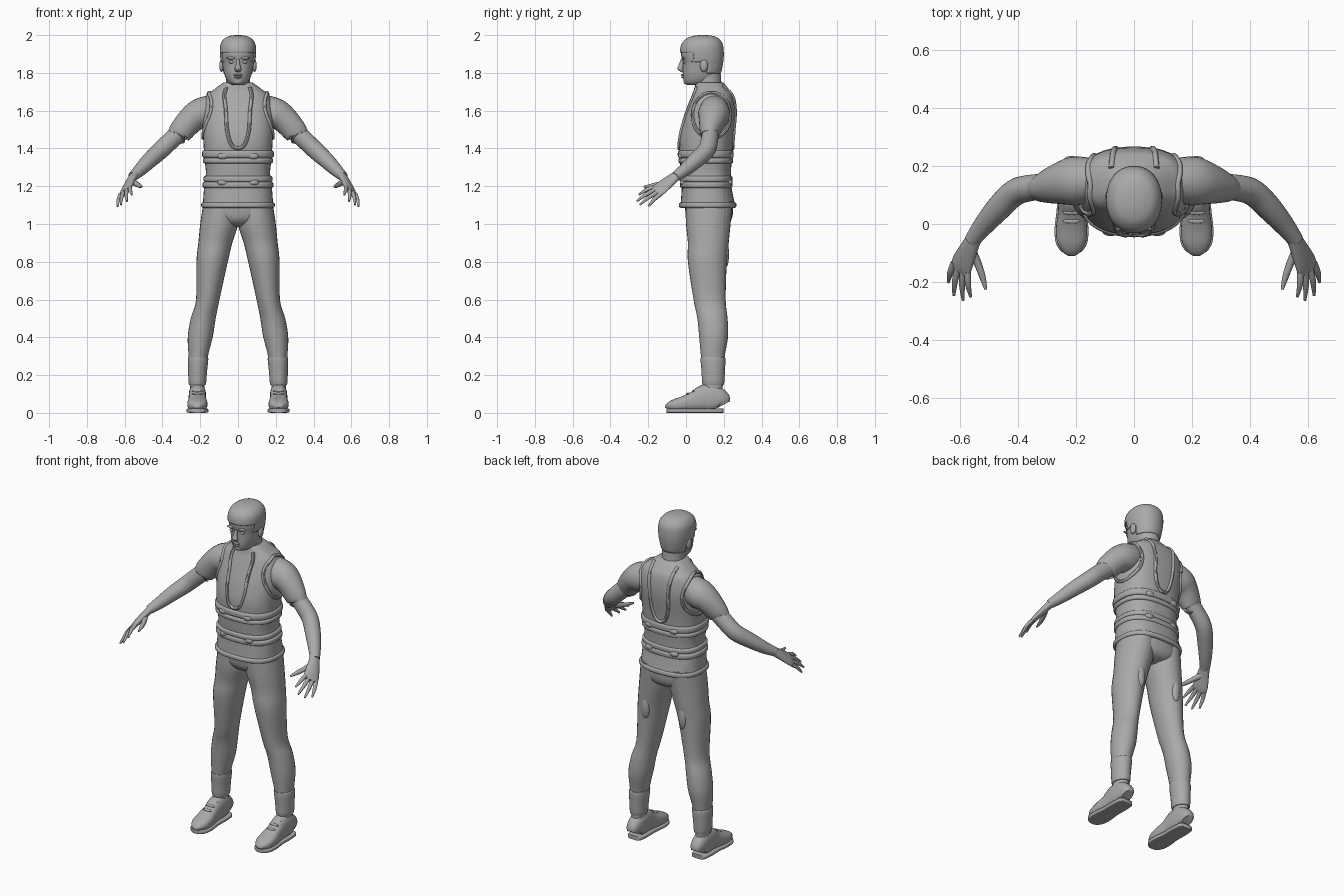
import bpy, bmesh, math
from mathutils import Vector
from mathutils.bvhtree import BVHTree

cube = bpy.data.objects.get("Cube")
if cube:
    bpy.data.objects.remove(cube)

grey = bpy.data.materials.new("plain grey")
grey.use_nodes = True
grey.diffuse_color = (0.4, 0.4, 0.4, 1)
grey.node_tree.nodes["Principled BSDF"].inputs["Base Color"].default_value = (0.4, 0.4, 0.4, 1)
parts = []


def finish(name, bm, mirror):
    bmesh.ops.recalc_face_normals(bm, faces=bm.faces)
    mesh = bpy.data.meshes.new(name)
    bm.to_mesh(mesh)
    bm.free()
    mesh.materials.append(grey)
    obj = bpy.data.objects.new(name, mesh)
    bpy.context.collection.objects.link(obj)
    if mirror:
        mod = obj.modifiers.new("mirror", "MIRROR")
        mod.use_mirror_merge = False
    parts.append(obj)
    return obj


def smooth_rows(rows, steps):
    """Catmull-Rom interpolation of (x, y, z, half width, half depth) rows."""
    out = []
    for i in range(len(rows) - 1):
        p0, p1, p2 = rows[max(i - 1, 0)], rows[i], rows[i + 1]
        p3 = rows[min(i + 2, len(rows) - 1)]
        for s in range(steps):
            t = s / steps
            out.append([b + 0.5 * t * (c - a + t * (2 * a - 5 * b + 4 * c - d + t * (3 * (b - c) + d - a)))
                        for a, b, c, d in zip(p0, p1, p2, p3)])
    return out + [list(rows[-1])]


def loft(name, rows, side=None, power=2.0, segs=28, steps=4, mirror=False, keep=None):
    """Skin rounded sections; level ones, or square to the path when side is given."""
    bm = bmesh.new()
    rows = smooth_rows(rows, steps)
    pts = [Vector(r[:3]) for r in rows]
    rings = []
    for i, r in enumerate(rows):
        u, v = Vector((1, 0, 0)), Vector((0, 1, 0))
        if side:
            t = (pts[min(i + 1, len(pts) - 1)] - pts[max(i - 1, 0)]).normalized()
            u = Vector(side)
            u = (u - t * u.dot(t)).normalized()
            v = t.cross(u)
        ring = []
        for k in range(segs):
            c, s = math.cos(2 * math.pi * k / segs), math.sin(2 * math.pi * k / segs)
            c = math.copysign(abs(c) ** (2 / power), c)
            s = math.copysign(abs(s) ** (2 / power), s)
            ring.append(bm.verts.new(pts[i] + u * c * max(r[3], 0.001) + v * s * max(r[4], 0.001)))
        rings.append(ring)
    for a, b in zip(rings, rings[1:]):
        for k in range(segs):
            n = (k + 1) % segs
            bm.faces.new((a[k], a[n], b[n], b[k]))
    bm.faces.new(rings[0])
    bm.faces.new(rings[-1])
    if keep:
        drop = [f for f in bm.faces if not keep(f.calc_center_median())]
        bmesh.ops.delete(bm, geom=drop, context="FACES")
    return finish(name, bm, mirror)


def ball(name, centre, size, mirror=False):
    bm = bmesh.new()
    bmesh.ops.create_uvsphere(bm, u_segments=16, v_segments=10, radius=1)
    for v in bm.verts:
        v.co = Vector(centre) + Vector([a * b for a, b in zip(v.co, size)])
    return finish(name, bm, mirror)


def body_rows(table, grow=0.0):
    """Rows (z, half width, front y, back y) to loft rows."""
    return [(0, (f + b) / 2, z, w + grow, (b - f) / 2 + grow) for z, w, f, b in table]


# Vest body
vest_table = [(1.09, .187, -.03, .262), (1.2, .179, -.022, .24), (1.27, .17, -.028, .238),
              (1.35, .178, -.033, .243), (1.45, .184, -.035, .25), (1.55, .19, -.012, .262),
              (1.62, .185, .012, .262), (1.68, .165, .035, .25), (1.71, .13, .045, .23),
              (1.74, .09, .05, .205), (1.75, .075, .055, .195)]
vest = loft("vest", body_rows(vest_table), power=2.5, segs=40)
surface = BVHTree.FromPolygons([v.co for v in vest.data.vertices],
                               [p.vertices for p in vest.data.polygons])


def onto(origin, direction):
    hit = surface.ray_cast(Vector(origin), Vector(direction))[0]
    if hit is None:
        hit = surface.find_nearest(Vector(origin) + Vector(direction))[0]
    return hit


def tube(name, points, radius, side, mirror=False):
    loft(name, [(*p, radius, radius) for p in points], side, segs=8, mirror=mirror)


# Long U-shaped edging at the neck, front and back
u_shape = [(.085, 1.745), (.072, 1.68), (.064, 1.6), (.058, 1.5), (.04, 1.43), (.015, 1.403)]
u_shape += [(-x, z) for x, z in reversed(u_shape)]
for name, start, way in (("front_neck_edging", -1, 1), ("back_neck_edging", 1.2, -1)):
    tube(name, [onto((x, start, z), (0, way, 0)) for x, z in u_shape], .01, (0, 1, 0))

# Armhole edging
loop = [2 * math.pi * i / 16 for i in range(17)]
tube("armhole_edging", [onto((1, .135 + .1 * math.cos(a), 1.575 + .12 * math.sin(a)), (-1, 0, 0))
                        for a in loop], .01, (1, 0, 0), True)

# Waist straps, each a pair of soft rolls, and the hem
for name, z, half, w, f, b in (("upper_strap_top", 1.37, .02, .181, -.035, .246),
                               ("upper_strap_bottom", 1.335, .014, .177, -.032, .243),
                               ("lower_strap_top", 1.238, .016, .174, -.026, .239),
                               ("lower_strap_bottom", 1.207, .016, .179, -.023, .24),
                               ("hem", 1.1, .014, .186, -.029, .26)):
    loft(name, body_rows([(z - half, w, f, b), (z - half * .6, w + .008, f - .008, b + .006),
                          (z + half * .6, w + .008, f - .008, b + .006), (z + half, w, f, b)]),
         power=2.5, segs=40, steps=3)
for z in (1.36, 1.22):
    for y, way in ((-1, 1), (1.2, -1)):
        spot = onto((.08, y, z), (0, way, 0))
        ball("strap_buckle", spot, (.03, .016, .018), True)

# Trousers
loft("seat", body_rows([(1.14, .178, -.01, .245), (1.08, .182, -.005, .25), (1.03, .165, .005, .243),
                        (1.0, .11, .03, .22), (.985, .05, .07, .17)]), power=2.3)
loft("trouser_leg", [(.09, .122, 1.12, .092, .125), (.1, .118, 1.0, .1, .118), (.12, .118, .9, .09, .108),
                     (.137, .113, .8, .083, .103), (.16, .125, .6, .062, .085),
                     (.184, .14, .5, .066, .08), (.2, .146, .4, .066, .076),
                     (.211, .142, .29, .05, .062), (.215, .143, .15, .039, .052),
                     (.215, .143, .09, .037, .05)], mirror=True)
loft("ankle_cuff", [(.211, .143, .295, .048, .06), (.211, .143, .285, .054, .066),
                    (.214, .144, .22, .05, .062), (.215, .144, .155, .046, .058),
                    (.215, .144, .148, .038, .05)], mirror=True, steps=3)
ball("thigh_patch", (.125, .208, .84), (.026, .02, .075), True)

# Shoes: upper, sole and laces
shoe = [(.2, .03, .08), (.185, .041, .12), (.14, .046, .152), (.095, .046, .148), (.05, .046, .118),
        (-.01, .053, .09), (-.06, .05, .072), (-.09, .033, .054), (-.1, .015, .035)]
loft("shoe", [(.215, y, h / 2 + .004, w, h / 2 - .004) for y, w, h in shoe], (1, 0, 0), 2.5, mirror=True)
loft("sole", [(.215, y - .002, .012, w + .005, .012) for y, w, h in shoe], (1, 0, 0), 5, mirror=True)
for y, z in ((.07, .132), (.04, .115), (.01, .1)):
    ball("lace", (.215, y, z), (.03, .009, .007), True)

# Sleeves and bare arms
loft("sleeve", [(.13, .15, 1.6, .075, .085), (.2, .148, 1.582, .084, .083), (.25, .14, 1.55, .073, .072),
                (.305, .125, 1.487, .053, .064), (.31, .124, 1.48, .046, .056)], (0, 1, 0), mirror=True)
loft("arm", [(.27, .135, 1.52, .04, .05), (.35, .125, 1.447, .045, .048), (.41, .108, 1.39, .046, .047),
             (.47, .05, 1.335, .043, .042), (.52, -.008, 1.285, .035, .034),
             (.558, -.058, 1.25, .027, .025)], (0, 1, .3), mirror=True)

# Hands
across = Vector((.68, .5, -.54)).normalized()
knuckles = Vector((.595, -.15, 1.178))
loft("palm", [(.548, -.045, 1.26, .027, .022), (.57, -.09, 1.225, .036, .02),
              (.592, -.14, 1.185, .045, .016), (.6, -.162, 1.17, .038, .01)], across, mirror=True)
fingers = (("index", -.034, (.562, -.25, 1.155)), ("middle", -.011, (.588, -.262, 1.12)),
           ("ring", .012, (.62, -.245, 1.102)), ("little", .034, (.638, -.2, 1.093)))
for name, shift, tip in fingers:
    base = knuckles + across * shift
    tip = Vector(tip)
    middle = base.lerp(tip, .5) + Vector((.004, 0, .006))
    loft(name + "_finger", [(*base, .012, .012), (*middle, .011, .01), (*tip, .005, .005)],
         across, segs=10, mirror=True)
loft("thumb", [(.562, -.085, 1.228, .018, .016), (.538, -.135, 1.212, .014, .014),
               (.522, -.18, 1.203, .012, .011), (.51, -.225, 1.197, .005, .005)],
     across, segs=10, mirror=True)

# Neck and head
loft("neck", [(0, .12, 1.68, .075, .075), (0, .118, 1.74, .064, .07), (0, .112, 1.82, .064, .07)])
head = [(0, .05, 1.735, .028, .04), (0, .065, 1.75, .052, .074), (0, .08, 1.79, .072, .097),
        (0, .087, 1.85, .084, .104), (0, .084, 1.9, .09, .11), (0, .085, 1.945, .086, .103),
        (0, .088, 1.975, .066, .079), (0, .09, 1.989, .035, .044), (0, .09, 1.993, .008, .01)]
loft("head", head, power=2.15)


def hairline(p):
    limit = 1.91 if p.y < .035 else 1.855 if p.y < .11 else 1.795
    return p.z > limit


hair = loft("hair", [(x, y, z + .007, a + .006, b + .006) for x, y, z, a, b in head],
            power=2.15, segs=48, steps=6, keep=hairline)
thick = hair.modifiers.new("thickness", "SOLIDIFY")
thick.thickness = .008
thick.offset = -1

# Face
loft("nose", [(0, -.018, 1.872, .008, .01), (0, -.026, 1.84, .012, .014), (0, -.03, 1.822, .018, .016),
              (0, -.02, 1.806, .012, .01)], segs=14)
ball("brow", (.036, -.015, 1.878), (.026, .01, .007), True)
ball("eye", (.035, -.009, 1.858), (.014, .008, .008), True)
ball("upper_lip", (0, -.018, 1.789), (.024, .009, .006))
ball("lower_lip", (0, -.015, 1.777), (.02, .009, .006))
ball("chin", (0, .003, 1.755), (.025, .016, .016))
ball("ear", (.087, .095, 1.838), (.012, .021, .033), True)

# Smooth shading with crisp edges kept
for obj in parts:
    obj.select_set(True)
bpy.context.view_layer.objects.active = vest
bpy.ops.object.shade_smooth_by_angle(angle=math.radians(45))
